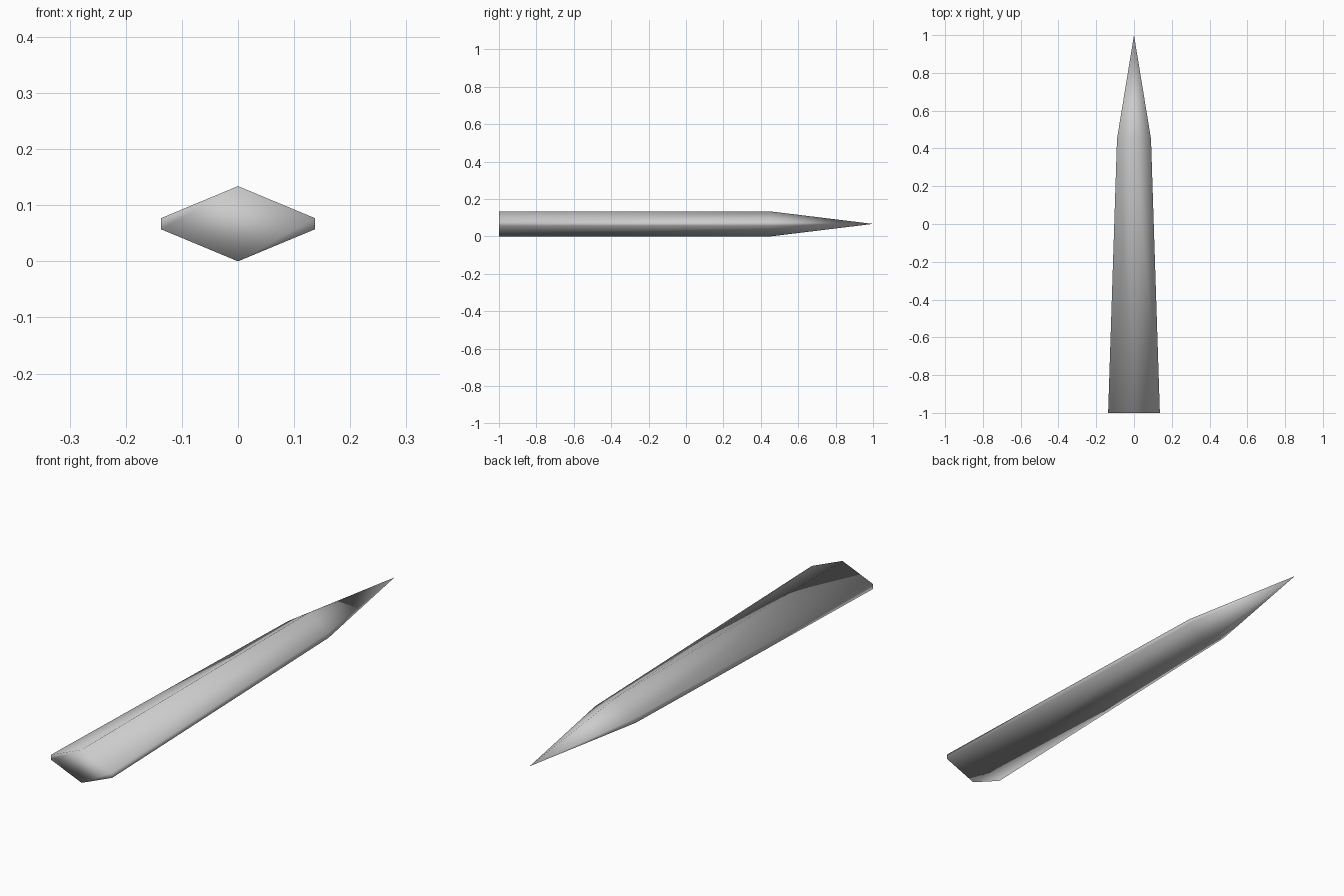
import bpy
import bmesh

cube = bpy.data.objects.get("Cube")
if cube:
    bpy.data.objects.remove(cube, do_unlink=True)

MID = 0.067      # height of the blade's centre plane
RIDGE = 0.067    # half thickness at the central ridge


def steel_material():
    mat = bpy.data.materials.new("steel grey")
    mat.use_nodes = True
    colour = (0.6, 0.6, 0.6, 1)
    mat.diffuse_color = colour
    mat.node_tree.nodes["Principled BSDF"].inputs["Base Color"].default_value = colour
    return mat


def section(bm, y, half_width, edge):
    """Flattened hexagon: ridges above and below, narrow flat at each edge."""
    outline = [(half_width, -edge), (half_width, edge), (0, RIDGE),
               (-half_width, edge), (-half_width, -edge), (0, -RIDGE)]
    return [bm.verts.new((x, y, MID + z)) for x, z in outline]


# Blade body between the butt and the shoulder, then a point
bm = bmesh.new()
butt = section(bm, -1, 0.137, 0.01)
shoulder = section(bm, 0.45, 0.09, 0.01)
tip = bm.verts.new((0, 1, MID))
for i in range(6):
    j = (i + 1) % 6
    bm.faces.new((butt[i], butt[j], shoulder[j], shoulder[i]))
    bm.faces.new((shoulder[i], shoulder[j], tip))

# Butt cap, split along the centre line
bm.faces.new((butt[5], butt[0], butt[1], butt[2]))
bm.faces.new((butt[2], butt[3], butt[4], butt[5]))
bmesh.ops.recalc_face_normals(bm, faces=bm.faces)
for face in bm.faces:
    face.smooth = True

mesh = bpy.data.meshes.new("blade")
bm.to_mesh(mesh)
bm.free()
mesh.materials.append(steel_material())
blade = bpy.data.objects.new("blade", mesh)
bpy.context.collection.objects.link(blade)
